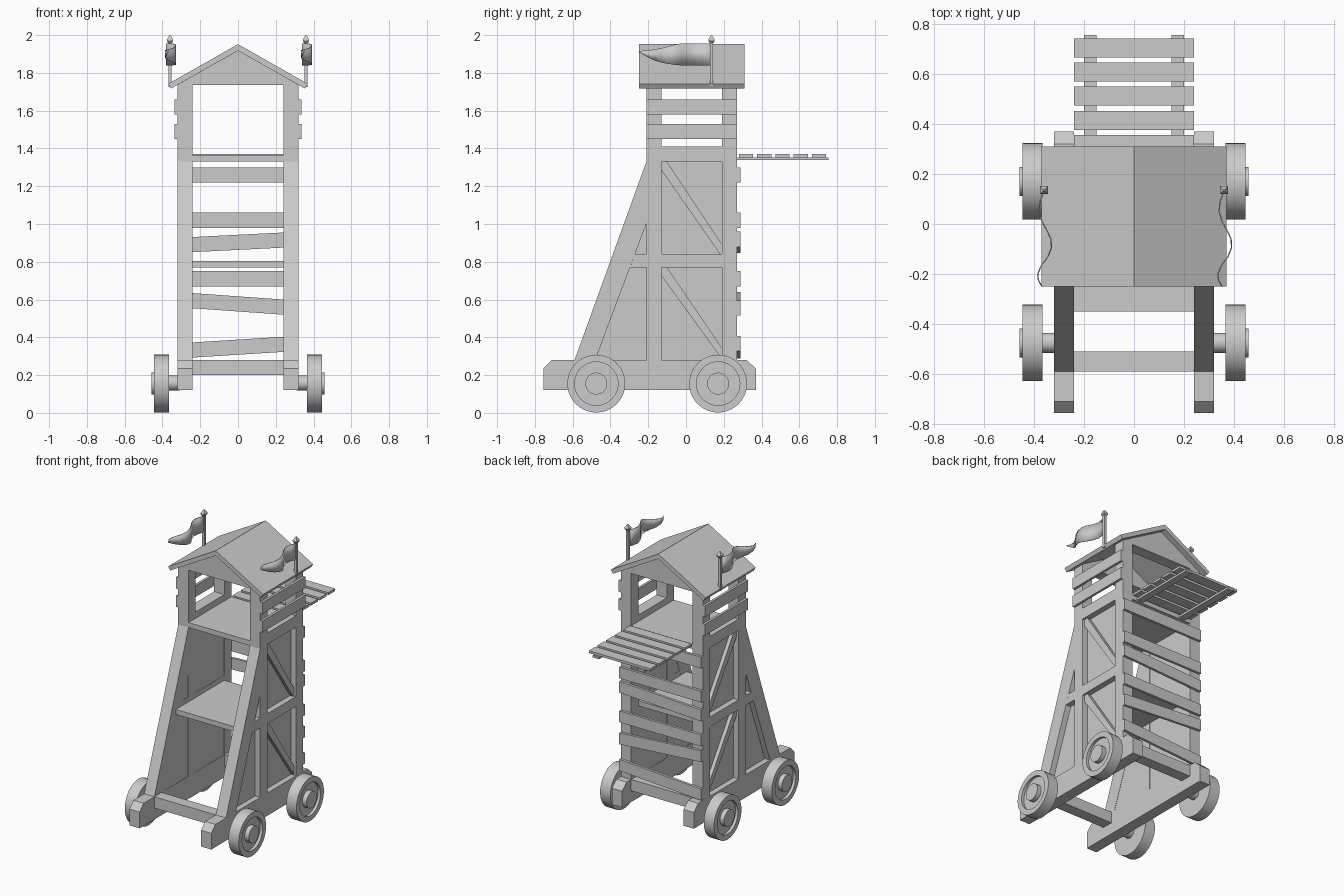
import bpy, bmesh, math
from mathutils import Vector

if "Cube" in bpy.data.objects:
    bpy.data.objects.remove(bpy.data.objects["Cube"])


def finish(name, bm, smooth=False):
    bmesh.ops.recalc_face_normals(bm, faces=bm.faces)
    me = bpy.data.meshes.new(name)
    bm.to_mesh(me)
    bm.free()
    ob = bpy.data.objects.new(name, me)
    bpy.context.collection.objects.link(ob)
    if smooth:
        bpy.ops.object.select_all(action='DESELECT')
        ob.select_set(True)
        bpy.context.view_layer.objects.active = ob
        bpy.ops.object.shade_smooth_by_angle(angle=math.radians(35))
    return ob


def extrude(name, pts, offset):
    """Closed prism from a flat outline of 3D points."""
    bm = bmesh.new()
    face = bm.faces.new([bm.verts.new(p) for p in pts])
    new = bmesh.ops.extrude_face_region(bm, geom=[face])["geom"]
    bmesh.ops.translate(bm, vec=Vector(offset),
                        verts=[g for g in new if isinstance(g, bmesh.types.BMVert)])
    return finish(name, bm)


def side(name, yz, x0, x1):
    """Side profile built on both sides of the tower."""
    for s, tag in ((1, "right"), (-1, "left")):
        extrude(f"{name}_{tag}", [(s * x0, y, z) for y, z in yz], (s * (x1 - x0), 0, 0))


def rect(y0, y1, z0, z1):
    return [(y0, z0), (y1, z0), (y1, z1), (y0, z1)]


def box(name, x0, x1, y0, y1, z0, z1):
    return extrude(name, [(x0, y, z) for y, z in rect(y0, y1, z0, z1)], (x1 - x0, 0, 0))


def lathe_x(name, profile, s, y, z, n=40):
    """Revolve (x, radius) pairs around an axis parallel to x."""
    bm = bmesh.new()
    vs = [bm.verts.new((s * x, y, z + r)) for x, r in profile]
    es = [bm.edges.new(p) for p in zip(vs, vs[1:])]
    bmesh.ops.spin(bm, geom=vs + es, cent=(0, y, z), axis=(1, 0, 0),
                   angle=math.tau, steps=n, use_duplicate=False)
    bmesh.ops.remove_doubles(bm, verts=bm.verts, dist=1e-4)
    return finish(name, bm, True)


# Base rails with chamfered ends, and cross beams
side("base_rail", [(-.755, .12), (.37, .12), (.37, .235), (.32, .28),
                   (-.71, .28), (-.755, .235)], .24, .32)
box("front_cross_beam", -.24, .24, -.59, -.51, .2, .28)
box("rear_cross_beam", -.24, .24, .19, .27, .2, .28)

# Wheels and axle stubs
wheel = [(.365, 0), (.365, .153), (.445, .153), (.445, .115), (.425, .115),
         (.425, .058), (.457, .058), (.457, 0)]
for y, where in ((-.475, "front"), (.17, "rear")):
    for s, tag in ((1, "right"), (-1, "left")):
        lathe_x(f"{where}_wheel_{tag}", wheel, s, y, .155)
        lathe_x(f"{where}_axle_{tag}", [(.31, 0), (.31, .04), (.37, .04), (.37, 0)],
                s, y, .158, 24)

# Side frames: posts, sloping legs, beams, braces and the recessed panels
side("front_post", rect(-.21, -.13, .28, 1.737), .24, .32)
side("rear_post", rect(.19, .27, .28, 1.737), .24, .32)
side("sloping_leg", [(-.59, .28), (-.48, .28), (-.21, 1.0), (-.21, 1.33)], .24, .32)
side("middle_beam", [(-.296, .77), (.19, .77), (.19, .84), (-.27, .84)], .24, .32)
side("upper_beam", rect(-.13, .19, 1.33, 1.41), .24, .32)
side("wall_panel", [(-.5, .28), (.2, .28), (.2, 1.34), (-.2, 1.34), (-.22, 1.1)], .242, .28)
side("upper_brace", [(-.13, 1.33), (-.10, 1.33), (.19, .895), (.19, .84),
                     (.18, .84), (-.13, 1.285)], .27, .305)
side("lower_brace", [(-.13, .77), (-.10, .77), (.19, .345), (.19, .285),
                     (-.13, .725)], .27, .305)

# Slats around the lookout
for i, z in enumerate((1.45, 1.58)):
    side(f"lookout_slat_{i}", rect(-.21, .27, z, z + .08), .32, .337)

# Floors
box("middle_floor", -.24, .24, -.35, .19, .77, .805)
box("upper_floor", -.24, .24, -.21, .27, 1.33, 1.365)

# Uneven boards on the rear (centre height, tilt across the width)
for i, (z, t) in enumerate(((1.26, 0), (1.02, 0), (.903, .012), (.71, 0),
                            (.577, -.017), (.348, .015))):
    w, h = .32, .04
    t *= w / .24
    extrude(f"rear_board_{i}", [(-w, .27, z - t - h), (w, .27, z + t - h),
                                (w, .27, z + t + h), (-w, .27, z - t + h)], (0, .018, 0))

# Lowered gangway
side("gangway_beam", rect(.27, .755, 1.338, 1.353), .15, .2)
for i in range(5):
    y = .28 + i * .0965
    box(f"gangway_plank_{i}", -.24, .24, y, y + .076, 1.353, 1.37)

# Roof and gables
extrude("roof", [(-.37, -.25, 1.742), (0, -.25, 1.952), (.37, -.25, 1.742),
                 (.355, -.25, 1.717), (0, -.25, 1.917), (-.355, -.25, 1.717)], (0, .56, 0))
for y, tag in ((-.21, "front"), (.19, "rear")):
    extrude(f"{tag}_gable", [(-.322, y, 1.735), (.322, y, 1.735), (0, y, 1.919)], (0, .08, 0))

# Flags: pole, pointed finial and waving pennant
# pennant columns: y, x offset, bottom z, top z
wave = [(.13, 0, 1.84, 1.955), (.09, -.016, 1.84, 1.955), (.05, -.02, 1.84, 1.955),
        (.01, -.008, 1.84, 1.955), (-.03, .014, 1.84, 1.955), (-.06, .028, 1.843, 1.95),
        (-.095, .03, 1.848, 1.94), (-.13, .016, 1.855, 1.931), (-.165, -.01, 1.866, 1.924),
        (-.2, -.025, 1.882, 1.92), (-.225, -.022, 1.896, 1.918), (-.25, -.008, 1.911, 1.914)]
for cx, tag in ((.36, "right"), (-.36, "left")):
    box(f"flag_pole_{tag}", cx - .009, cx + .009, .126, .144, 1.725, 1.97)
    bm = bmesh.new()
    rings = [[bm.verts.new((cx + a * r, .135 + b * r, z))
              for a, b in ((-1, -1), (1, -1), (1, 1), (-1, 1))]
             for r, z in ((.009, 1.958), (.016, 1.968), (.016, 1.978), (.003, 2.0))]
    for lo, hi in zip(rings, rings[1:]):
        for k in range(4):
            bm.faces.new((lo[k], lo[k - 1], hi[k - 1], hi[k]))
    bm.faces.new(rings[0])
    bm.faces.new(rings[-1])
    finish(f"flag_finial_{tag}", bm)

    bm = bmesh.new()
    cols = [[bm.verts.new((cx + dx, y, z)) for z in (z0, z1)] for y, dx, z0, z1 in wave]
    for a, b in zip(cols, cols[1:]):
        bm.faces.new((a[0], b[0], b[1], a[1]))
    flag = finish(f"pennant_{tag}", bm, True)
    cloth = flag.modifiers.new("thickness", 'SOLIDIFY')
    cloth.thickness = .005
    cloth.offset = 0
